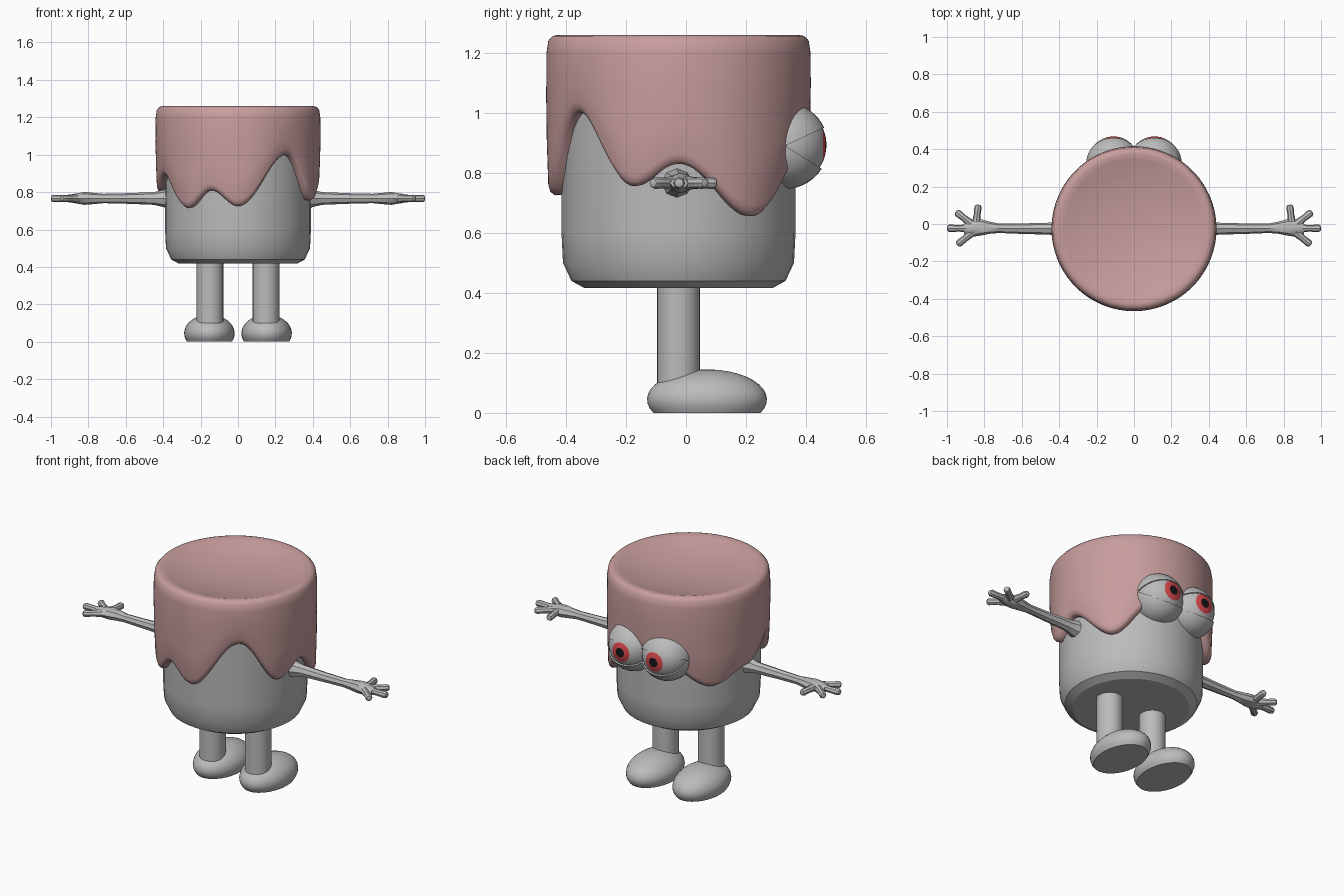
import bpy, bmesh, math
from mathutils import Vector

if "Cube" in bpy.data.objects:
    bpy.data.objects.remove(bpy.data.objects["Cube"])

CY = -0.025          # body axis in y


def material(name, rgb):
    m = bpy.data.materials.new(name)
    m.diffuse_color = (*rgb, 1)
    m.use_nodes = True
    m.node_tree.nodes["Principled BSDF"].inputs["Base Color"].default_value = m.diffuse_color
    return m


GREY = material("grey", (0.50, 0.50, 0.50))
PINK = material("dusty pink", (0.58, 0.34, 0.34))
RED = material("iris red", (0.66, 0.06, 0.07))
BLACK = material("pupil black", (0.008, 0.008, 0.008))


def loft(name, rings, mats, angle=40, rule=None):
    """Skin closed rings of points, cap both ends; rule(ring index) picks a material."""
    bm = bmesh.new()
    vs = [[bm.verts.new(p) for p in r] for r in rings]
    n = len(rings[0])
    for i in range(len(vs) - 1):
        for j in range(n):
            k = (j + 1) % n
            f = bm.faces.new((vs[i][j], vs[i][k], vs[i + 1][k], vs[i + 1][j]))
            if rule:
                f.material_index = rule(i)
    first, last = bm.faces.new(vs[0]), bm.faces.new(vs[-1])
    if rule:
        first.material_index, last.material_index = rule(0), rule(len(vs) - 2)
    bmesh.ops.recalc_face_normals(bm, faces=bm.faces)
    me = bpy.data.meshes.new(name)
    bm.to_mesh(me)
    bm.free()
    for m in mats:
        me.materials.append(m)
    ob = bpy.data.objects.new(name, me)
    bpy.context.collection.objects.link(ob)
    bpy.ops.object.select_all(action='DESELECT')
    ob.select_set(True)
    bpy.context.view_layer.objects.active = ob
    bpy.ops.object.shade_smooth_by_angle(angle=math.radians(angle))
    return ob


def circle(c, u, v, ru, rv, n):
    c, u, v = Vector(c), Vector(u), Vector(v)
    return [c + u * ru * math.cos(2 * math.pi * j / n) + v * rv * math.sin(2 * math.pi * j / n)
            for j in range(n)]


X, Y, Z = (1, 0, 0), (0, 1, 0), (0, 0, 1)

# Body: cylinder with a bevelled bottom
loft("body", [circle((0, CY, z), X, Y, r, r, 40) for r, z in
              ((0.315, 0.417), (0.357, 0.44), (0.385, 0.50), (0.39, 0.60), (0.39, 1.15))],
     [GREY], 25)

# Icing: dished top, rounded rim, wavy dripping lower edge
KEYS = [(-158, .89), (-130, .715), (-110, .81), (-90, .725), (-52, 1.0), (-21, .755), (0, .83),
        (36, .655), (70, .85), (105, .86), (143, .72), (172, .79), (202, .89)]


def drip(deg):
    for (a, za), (b, zb) in zip(KEYS, KEYS[1:]):
        if a <= deg <= b:
            t = (1 - math.cos(math.pi * (deg - a) / (b - a))) / 2
            return za + (zb - za) * t


def icing_ring(r, z=None, t=0.0, lift=0.0):
    """Fixed height z, or a blend t between the wavy edge and the rim."""
    pts = []
    for j in range(144):
        d = -158 + 2.5 * j
        a = math.radians(d)
        e = drip(d) + lift
        h = z if z is not None else e + (1.2 - e) * t
        pts.append((r * math.cos(a), CY + r * math.sin(a), h))
    return pts


top = [(0.02, 1.200), (0.12, 1.205), (0.22, 1.217), (0.31, 1.235), (0.37, 1.252),
       (0.40, 1.26), (0.42, 1.256), (0.434, 1.240), (0.44, 1.20)]
loft("icing", [icing_ring(r, z) for r, z in top]
     + [icing_ring(0.441, t=0.66, lift=0.035), icing_ring(0.439, t=0.33, lift=0.035),
        icing_ring(0.434, lift=0.035), icing_ring(0.427, lift=0.012),
        icing_ring(0.412, lift=0.0), icing_ring(0.38, lift=0.003), icing_ring(0.36, 1.1)],
     [PINK], 60)


def finger(name, a, b, r):
    """Short rounded rod from a to b, flat in the horizontal plane."""
    a, b = Vector(a), Vector(b)
    d = (b - a).normalized()
    side = d.cross(Vector(Z))
    L = (b - a).length
    loft(name, [circle(a + d * s, side, Z, r * k, r * k, 8) for s, k in
                ((0, 1.1), (L * 0.5, 0.85), (L - 0.014, 0.95), (L - 0.003, 0.7), (L, 0.3))],
         [GREY])


AZ = 0.766
for s, side in ((1, "right"), (-1, "left")):
    # Leg
    loft(side + "_leg", [circle((s * 0.15, CY, z), X, Y, 0.072, 0.072, 24) for z in (0.04, 0.45)],
         [GREY])

    # Foot: ellipsoid cut flat at the ground
    low = -math.asin(0.045 / 0.1)
    lat = [low + (math.radians(88) - low) * i / 12 for i in range(13)]
    loft(side + "_foot", [circle((s * 0.153, 0.07, 0.045 + 0.1 * math.sin(t)), X, Y,
                                 0.135 * math.cos(t), 0.2 * math.cos(t), 32) for t in lat], [GREY])

    # Arm and palm: (x, centre y, half width, half height)
    arm = [(0.37, -0.03, .055, .052), (0.40, -0.03, .045, .046), (0.45, -0.025, .032, .034),
           (0.60, -0.025, .028, .028), (0.72, -0.023, .025, .025), (0.77, -0.02, .032, .030),
           (0.82, -0.018, .044, .034), (0.87, -0.022, .047, .026), (0.91, -0.023, .030, .018)]
    loft(side + "_arm", [circle((s * x, y, AZ), Y, Z, ry, rz, 8) for x, y, ry, rz in arm], [GREY])

    # Fingers and thumb
    for name, a, b in (("thumb", (.845, .0), (.832, .103)), ("finger_a", (.87, .0), (.952, .066)),
                       ("finger_b", (.87, -.023), (1.0, -.023)),
                       ("finger_c", (.865, -.045), (.945, -.112))):
        finger(side + "_" + name, (s * a[0], a[1], AZ), (s * b[0], b[1], AZ), 0.021)

    # Eyeball: rings around the y axis, coloured by ring for pupil and iris
    c = Vector((s * 0.11, 0.33, 0.89))
    R = 0.138
    ang = [1, 6, 11.3, 16, 20, 24, 32, 42, 54, 66, 78, 90, 105, 120, 140, 160, 175]
    rings = []
    for d in ang:
        t = math.radians(d)
        rings.append(circle(c + Vector((0, R * math.cos(t), 0.003)), X, Z,
                            R * math.sin(t), R * math.sin(t), 32))
    loft(side + "_eyeball", rings, [GREY, RED, BLACK],
         rule=lambda i: 2 if ang[i] < 11 else 1 if ang[i] < 24 else 0)

    # Eyelids: sphere shell around the x axis with a wedge opening to the front
    RL = 0.144
    phis = [math.radians(25 + 303 * i / 40) for i in range(41)]
    rings = []
    for i in range(25):
        t = math.radians(2 + 176 * i / 24)
        ring = [(RL, p) for p in phis] + [(0.125, phis[-1]), (0.125, phis[0])]
        rings.append([c + Vector((r * math.cos(t), r * math.sin(t) * math.cos(p),
                                  r * math.sin(t) * math.sin(p))) for r, p in ring])
    loft(side + "_eyelids", rings, [GREY])
